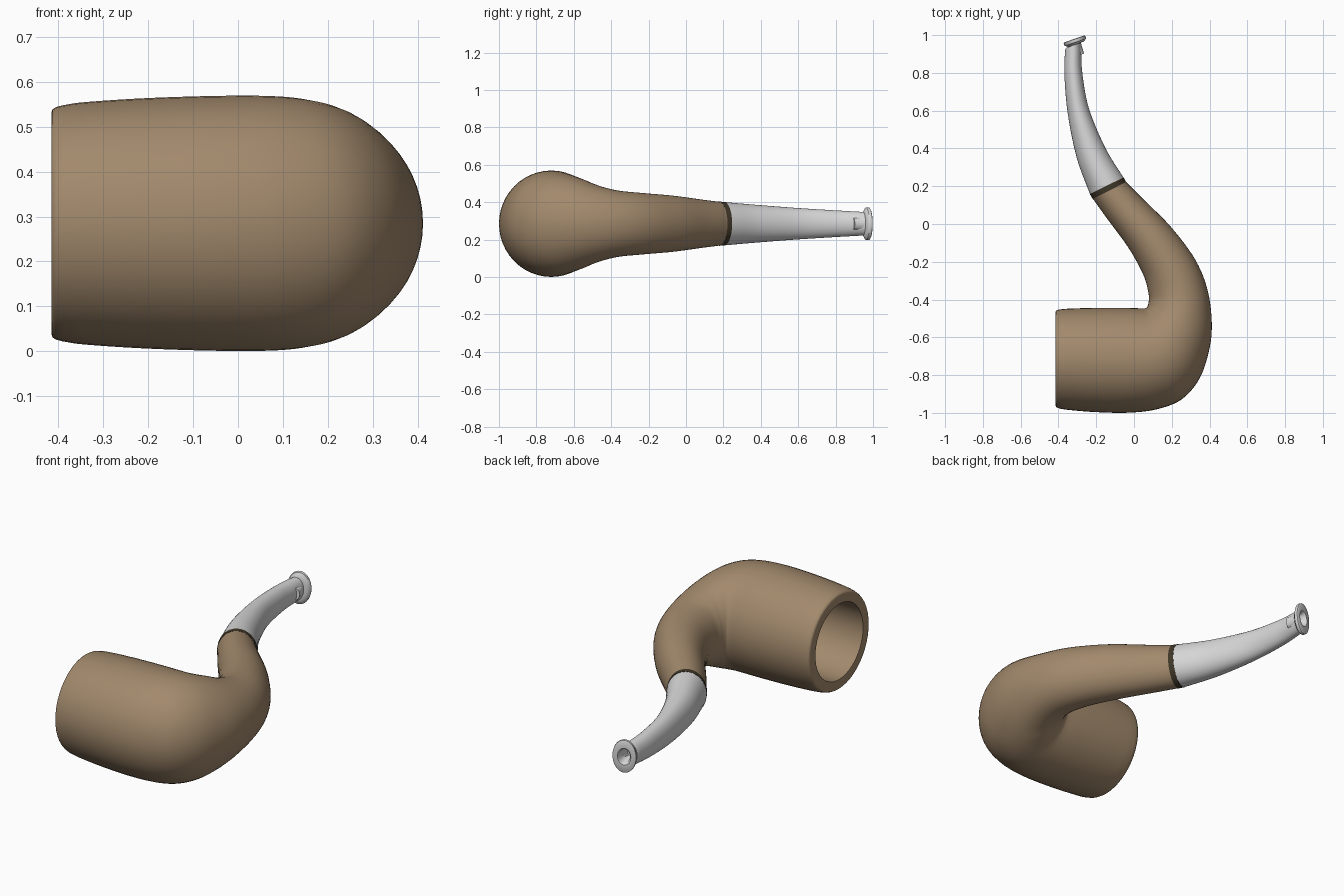
import bpy, bmesh, math
from mathutils import Vector

ZC = 0.285   # height of the plane of symmetry
N = 48       # sides of every cross-section


def material(name, rgb):
    m = bpy.data.materials.new(name)
    m.diffuse_color = (*rgb, 1)
    return m


wood = material("brown wood", (0.36, 0.25, 0.15))
dark = material("dark band", (0.05, 0.038, 0.022))
grey = material("light grey", (0.68, 0.68, 0.68))


def spline(keys, steps=6):
    """Smooth in-between sections (Catmull-Rom through the key sections)."""
    k = [Vector(s) for s in keys]
    k = [2 * k[0] - k[1]] + k + [2 * k[-1] - k[-2]]
    out = []
    for a, b, c, d in zip(k, k[1:], k[2:], k[3:]):
        for i in range(steps):
            t = i / steps
            out.append(0.5 * (2 * b + (c - a) * t + (2 * a - 5 * b + 4 * c - d) * t * t
                              + (3 * b - a - 3 * c + d) * t ** 3))
    return out + [k[-2]]


def loft(name, sections, mat):
    """Skin ellipses given as (inner x, inner y, outer x, outer y, half height)."""
    bm = bmesh.new()
    rings = []
    for ix, iy, ox, oy, h in sections:
        c, r = Vector(((ix + ox) / 2, (iy + oy) / 2, ZC)), Vector(((ox - ix) / 2, (oy - iy) / 2, 0))
        rings.append([bm.verts.new(c + r * math.cos(a) + Vector((0, 0, h * math.sin(a))))
                      for a in (2 * math.pi * i / N for i in range(N))])
    for p, q in zip(rings, rings[1:]):
        for i in range(N):
            j = (i + 1) % N
            bm.faces.new((p[i], p[j], q[j], q[i]))
    bm.faces.new(rings[0])
    bm.faces.new(rings[-1])
    bmesh.ops.recalc_face_normals(bm, faces=bm.faces)
    me = bpy.data.meshes.new(name)
    bm.to_mesh(me)
    bm.free()
    me.materials.append(mat)
    ob = bpy.data.objects.new(name, me)
    bpy.context.collection.objects.link(ob)
    bpy.ops.object.select_all(action='DESELECT')
    ob.select_set(True)
    bpy.context.view_layer.objects.active = ob
    bpy.ops.object.shade_smooth_by_angle(angle=math.radians(40))
    return ob


# Bowl and shank: chamber from its bottom out to the rim, then the outer skin
CY = -0.714
chamber = [(x, CY + r, x, CY - r, r) for x, r in
           ((0.14, 0.02), (0.135, 0.08), (0.115, 0.13), (0.08, 0.17), (0.03, 0.195), (-0.415, 0.203))]
rim = [(x, CY + r, x, CY - r, r) for x, r in ((-0.415, 0.248), (-0.413, 0.254), (-0.405, 0.259))]
skin = spline([
    (-0.39, -0.452, -0.39, -0.978, 0.263),
    (-0.34, -0.448, -0.34, -0.985, 0.270),
    (-0.20, -0.444, -0.20, -0.996, 0.279),
    (-0.04, -0.444, -0.03, -0.999, 0.284),
    (0.045, -0.447, 0.12, -0.981, 0.283),
    (0.060, -0.446, 0.25, -0.930, 0.275),
    (0.068, -0.442, 0.34, -0.830, 0.260),
    (0.073, -0.432, 0.39, -0.700, 0.238),
    (0.077, -0.415, 0.412, -0.550, 0.208),
    (0.078, -0.375, 0.392, -0.360, 0.178),
    (0.050, -0.270, 0.325, -0.190, 0.164),
    (-0.03, -0.125, 0.195, -0.015, 0.150),
    (-0.14, 0.025, 0.050, 0.130, 0.130),
    (-0.218, 0.134, -0.043, 0.223, 0.117),
])
loft("bowl_and_shank", chamber + rim + skin, wood)

# Dark band between shank and stem
loft("band", [(-0.219, 0.133, -0.042, 0.222, 0.118), (-0.234, 0.158, -0.055, 0.247, 0.117)], dark)

# Curved stem, ending in a flared lip with a bore
stem = spline([
    (-0.233, 0.157, -0.056, 0.246, 0.116),
    (-0.303, 0.350, -0.150, 0.400, 0.101),
    (-0.350, 0.580, -0.238, 0.610, 0.084),
    (-0.368, 0.780, -0.273, 0.795, 0.072),
    (-0.366, 0.900, -0.279, 0.920, 0.065),
    (-0.361, 0.932, -0.280, 0.960, 0.063),
], 8)


def tip(d, w, h):
    """Section across the stem tip, d along its axis, half width w."""
    u, v = Vector((0.945, 0.327)), Vector((-0.327, 0.945))
    c = Vector((-0.3165, 0.980)) + v * d
    return (*(c - u * w), *(c + u * w), h)


lip = [tip(-0.030, 0.045, 0.066), tip(-0.024, 0.052, 0.077), tip(-0.019, 0.059, 0.086),
       tip(-0.012, 0.061, 0.088), tip(-0.003, 0.060, 0.087), tip(0, 0.056, 0.082),
       tip(-0.001, 0.034, 0.045), tip(-0.012, 0.027, 0.036), tip(-0.09, 0.024, 0.032)]
loft("stem", stem + lip, grey)
